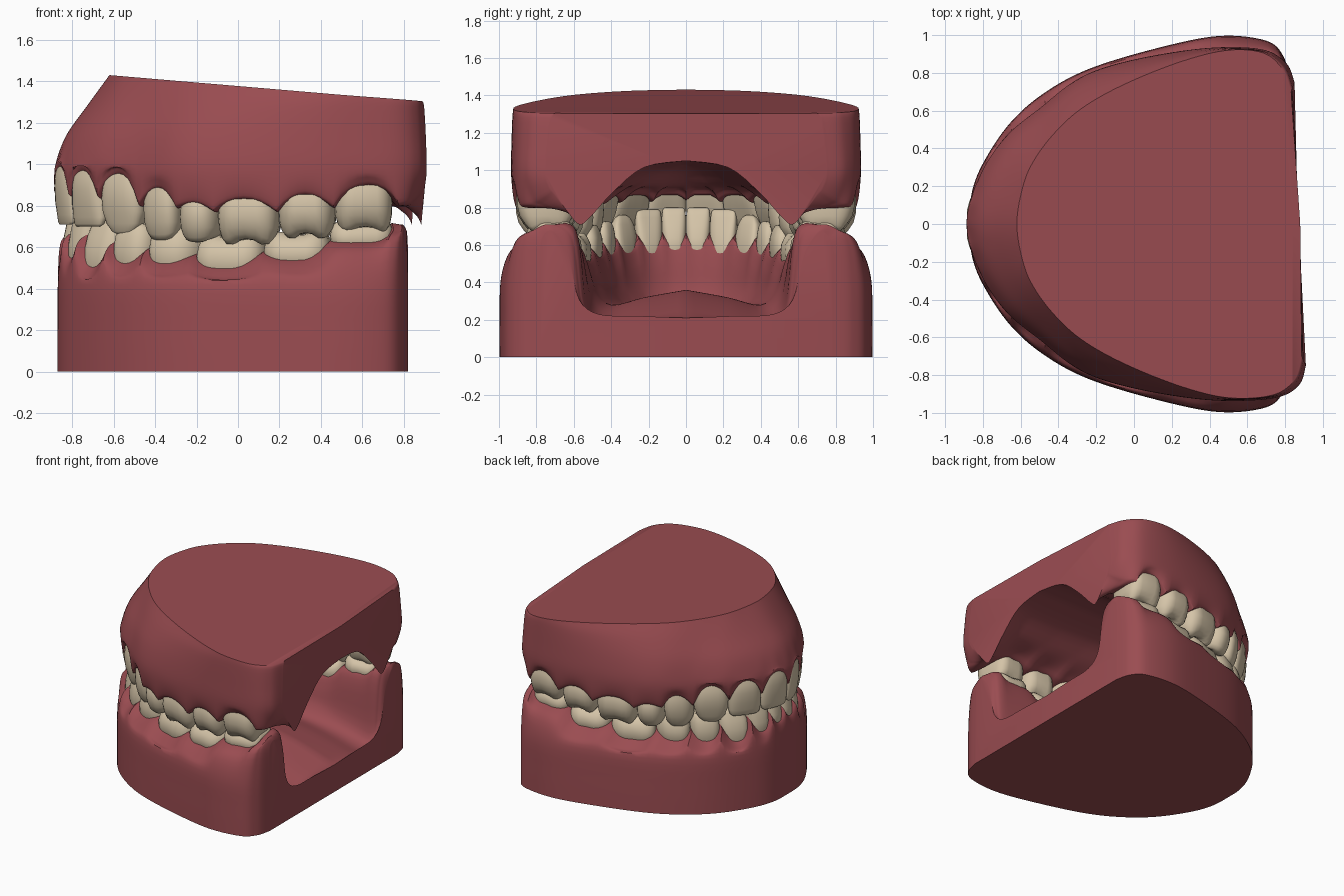
import bpy, bmesh, math
from mathutils import Vector

if "Cube" in bpy.data.objects:
    bpy.data.objects.remove(bpy.data.objects["Cube"])


def material(name, rgb):
    m = bpy.data.materials.new(name)
    m.diffuse_color = (*rgb, 1)
    m.use_nodes = True
    m.node_tree.nodes["Principled BSDF"].inputs["Base Color"].default_value = m.diffuse_color
    return m


GUM = material("gum_red", (0.325, 0.073, 0.083))
TOOTH = material("tooth_ivory", (0.66, 0.55, 0.39))


def pairs(*v):
    return [Vector((v[i], v[i + 1])) for i in range(0, len(v), 2)]


def spline(p0, p1, p2, p3, t):
    return 0.5 * (2 * p1 + (p2 - p0) * t + (2 * p0 - 5 * p1 + 4 * p2 - p3) * t * t
                  + (3 * p1 - p0 - 3 * p2 + p3) * t ** 3)


def at(curve, u):
    """Point on a half arch; u counts tooth boundaries from the front, negative u is the mirrored side."""
    a = abs(u)
    i = min(int(a), len(curve) - 2)
    get = lambda k: Vector((curve[1].x, -curve[1].y)) if k < 0 else curve[min(k, len(curve) - 1)]
    p = spline(get(i - 1), get(i), get(i + 1), get(i + 2), a - i)
    return Vector((p.x, -p.y)) if u < 0 else p


def gum_edge(margin, papilla, u):
    """Scalloped gum line height."""
    a = abs(u)
    i = min(int(a), 9)
    t = a - i
    z = papilla[i] + (papilla[i + 1] - papilla[i]) * t
    if i < 8:
        z = margin[i] + (z - margin[i]) * (2 * t - 1) ** 2
    return z


def finish(name, bm, mat, angle):
    bmesh.ops.remove_doubles(bm, verts=bm.verts, dist=0.0008)
    bmesh.ops.recalc_face_normals(bm, faces=bm.faces)
    me = bpy.data.meshes.new(name)
    bm.to_mesh(me)
    bm.free()
    me.materials.append(mat)
    ob = bpy.data.objects.new(name, me)
    bpy.context.collection.objects.link(ob)
    bpy.ops.object.select_all(action='DESELECT')
    ob.select_set(True)
    bpy.context.view_layer.objects.active = ob
    bpy.ops.object.shade_smooth_by_angle(angle=math.radians(angle))
    return ob


def loft_gum(name, section):
    """Sweep a cross-section round the arch; the first point stays straight, the rest is splined."""
    bm = bmesh.new()
    rows = []
    for k in range(-80, 81):
        pts = section(k / 8)
        c = pts[1:]
        out = [pts[0]]
        for i in range(len(c) - 1):
            for j in range(4):
                out.append(spline(c[max(i - 1, 0)], c[i], c[i + 1], c[min(i + 2, len(c) - 1)], j / 4))
        out.append(c[-1])
        rows.append([bm.verts.new(p) for p in out])
    for r, s in zip(rows, rows[1:]):
        for i in range(len(r) - 1):
            bm.faces.new((r[i], r[i + 1], s[i + 1], s[i]))
    bm.faces.new(rows[0])
    bm.faces.new(rows[-1])
    return finish(name, bm, GUM, 40)


def v3(p, z):
    return Vector((p.x, p.y, z))


# Lower jaw curves: base outline, outer and inner tooth arch, middle line
LB = pairs(-.87, 0, -.86, .16, -.80, .32, -.66, .53, -.48, .69, -.24, .82, .12, .93, .45, .995, .70, .97, .79, .89, .82, .78)
LO = pairs(-.85, 0, -.84, .14, -.77, .29, -.63, .45, -.46, .59, -.24, .70, .10, .81, .43, .86, .75, .83, .79, .82, .81, .77)
LI = pairs(-.70, 0, -.69, .12, -.62, .25, -.47, .36, -.32, .43, -.08, .49, .18, .55, .47, .58, .74, .60, .80, .63, .82, .65)
LC = pairs(-.45, 0, -.45, 0, -.42, 0, -.38, 0, -.30, 0, -.15, 0, .15, 0, .45, 0, .72, 0, .80, 0, .82, 0)
L_MARGIN = [.58, .55, .51, .53, .53, .505, .545, .63]
L_PAP = [.65, .65, .64, .61, .58, .55, .56, .61, .68, .685, .65]
L_TIP = [.80, .79, .76, .72, .70, .66, .67, .73]

# Upper jaw curves: flat top outline, gum bulge, outer and inner tooth arch, middle line
UT = pairs(-.62, 0, -.60, .15, -.55, .30, -.44, .46, -.28, .61, -.05, .74, .25, .86, .50, .92, .71, .905, .82, .82, .86, .70)
UM = pairs(-.88, 0, -.82, .24, -.68, .46, -.49, .62, -.31, .76, -.12, .84, .18, .905, .46, .935, .72, .92, .84, .85, .88, .75)
UO = pairs(-.89, 0, -.82, .23, -.68, .43, -.48, .60, -.30, .73, -.12, .81, .185, .88, .46, .905, .75, .88, .82, .78, .87, .71)
UI = pairs(-.76, 0, -.70, .17, -.55, .33, -.38, .42, -.22, .48, -.03, .53, .22, .58, .48, .60, .73, .59, .82, .565, .86, .56)
UC = pairs(-.40, 0, -.40, 0, -.38, 0, -.33, 0, -.25, 0, -.10, 0, .18, 0, .46, 0, .73, 0, .85, 0, .88, 0)
U_MARGIN = [.99, .97, .95, .88, .81, .83, .85, .895]
U_PAP = [.86, .85, .84, .80, .79, .77, .77, .79, .80, .82, .87]
U_TIP = [.71, .70, .66, .64, .63, .62, .65, .68]


def lower_section(u):
    b, o, i, c = (at(k, u) for k in (LB, LO, LI, LC))
    z = gum_edge(L_MARGIN, L_PAP, u)
    back = max(0, (abs(u) - 8) / 2)
    front = max(0, min(1, (4.5 - abs(u)) / 2))
    zi = z + .03 * (1 - back) - .05 * back
    zi += (.6 + .4 * (z - .55) - zi) * front      # shallower scallop behind the front teeth
    floor = .36 - .15 * max(0, (c.x - .2) / .62) ** 1.5
    side = floor - .08 * (1 - back) + .02 * back
    return [v3(c, 0), v3(b, 0), v3(b, .2), v3(b.lerp(o, .05), .42), v3(b.lerp(o, .42), z - .06),
            v3(o.lerp(i, .08), z), v3(o.lerp(i, .45), z + .025), v3(o.lerp(i, .92), zi),
            v3(i.lerp(c, .05), zi - .1), v3(i.lerp(c, .12), side + .08),
            v3(i.lerp(c, .28), side), v3(i.lerp(c, .6), (side + floor) / 2), v3(c, floor)]


def upper_section(u):
    t, m, o, i, c = (at(k, u) for k in (UT, UM, UO, UI, UC))
    z = gum_edge(U_MARGIN, U_PAP, u)
    back = max(0, (abs(u) - 8) / 2)
    zi = (.83 + .3 * (min(z, .95) - .83)) * (1 - back) + .71 * back
    top = lambda p: 1.43 - .085 * (p.x + .62)
    vault = 1.05 - .05 * max(0, -c.x)
    pts = [v3(c, top(c)), v3(t, top(t)), v3(t.lerp(m, .42), 1.28), v3(t.lerp(m, .8), 1.14),
           v3(m, max(1.0, z + .03) if abs(u) < 3 else .98), v3(m.lerp(o, .6), z + .035),
           v3(o.lerp(i, .08), z), v3(o.lerp(i, .5), (z + zi) / 2 - .01), v3(o.lerp(i, .92), zi),
           v3(i.lerp(c, .08), zi + .035), v3(i.lerp(c, .3), .92 - .04 * back),
           v3(i.lerp(c, .6), vault - .035), v3(c, vault)]
    for p in pts:  # slightly skewed back cut
        p.x -= .04 * p.y * min(1, max(0, (p.x - .5) / .3))
    return pts


loft_gum("lower_gum", lower_section)
loft_gum("upper_gum", upper_section)

# Tooth levels: height, width scale, depth scale, outer offset
BLADE = [(0, .88, .8, .15), (.2, .97, 1.0, -.01), (.4, 1.0, .95, -.05), (.65, 1.02, .72, -.02),
         (.85, .98, .45, .05), (.96, .9, .3, .09), (1, .75, .14, .14)]
FANG = [(0, .85, .8, .1), (.2, .97, 1.02, -.05), (.45, 1.02, .98, -.08), (.65, .98, .8, -.04),
        (.83, .82, .55, .04), (.95, .55, .35, .1), (1, .25, .15, .17)]
GRINDER = [(0, .87, .86, .07), (.25, .98, 1.02, -.02), (.5, 1.02, 1.05, -.035), (.72, 1.0, .98, .01),
           (.88, .93, .82, .09), (.97, .8, .66, .17), (.98, .6, .48, .26), (.9, .3, .2, .4)]


def add_tooth(name, outer, inner, i, side, root, tip, lean):
    levels = BLADE if i < 2 else FANG if i == 2 else GRINDER
    bm = bmesh.new()
    rings = []
    n = 28
    for h, ws, ds, off in levels:
        ring = []
        for k in range(n):
            a = 2 * math.pi * k / n
            cx = math.copysign(abs(math.cos(a)) ** .7, math.cos(a))
            cy = math.copysign(abs(math.sin(a)) ** .7, math.sin(a))
            if i > 4:  # groove between the cusps
                cy *= 1 - .06 * math.exp(-(cx / .22) ** 2)
            hh = h
            if i > 2 and h > .87:
                hh -= .05 * math.cos(4 * a if i > 4 else 2 * a)
            u = (i + .5 + .5 * ws * cx) if i else max(.0, .5 + .5 * ws * cx)
            v = off + lean * h + (.5 + .5 * cy) * ds
            p = at(outer, u).lerp(at(inner, u), v)
            ring.append(bm.verts.new((p.x, p.y * side, root + (tip - root) * hh)))
        rings.append(ring)
    for r, s in zip(rings, rings[1:]):
        for k in range(n):
            bm.faces.new((r[k], r[(k + 1) % n], s[(k + 1) % n], s[k]))
    bm.faces.new(rings[0])
    bm.faces.new(rings[-1])
    finish(name, bm, TOOTH, 60)


KINDS = ["central_incisor", "side_incisor", "canine", "premolar_1", "premolar_2", "molar_1", "molar_2", "molar_3"]
for side, word in ((1, "left"), (-1, "right")):
    for i, kind in enumerate(KINDS):
        add_tooth(f"upper_{kind}_{word}", UO, UI, i, side, U_MARGIN[i] + (.03 if i < 3 else .05), U_TIP[i],
                  .04 if i < 3 else 0)
        add_tooth(f"lower_{kind}_{word}", LO, LI, i, side, L_MARGIN[i] - .05, L_TIP[i], .25 if i < 3 else .03)
